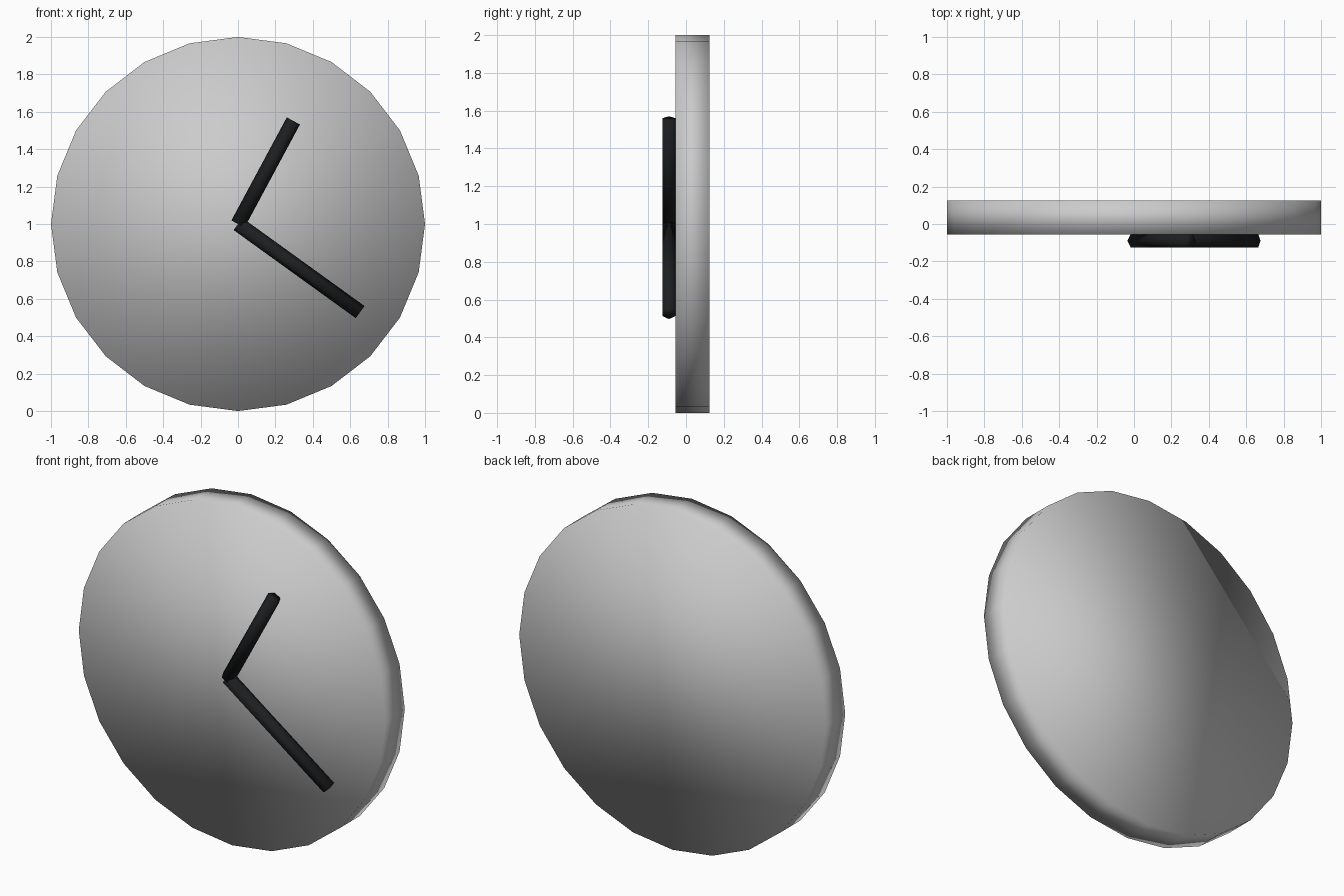
import bpy
from mathutils import Vector, Quaternion
from math import pi

if "Cube" in bpy.data.objects:
    bpy.data.objects.remove(bpy.data.objects["Cube"])

black = bpy.data.materials.new("black")
black.diffuse_color = (0.012, 0.013, 0.014, 1)
black.use_nodes = True
black.node_tree.nodes["Principled BSDF"].inputs["Base Color"].default_value = black.diffuse_color


def smooth(obj):
    for p in obj.data.polygons:
        p.use_smooth = True


# Clock face: 24-sided disc standing upright
bpy.ops.mesh.primitive_cylinder_add(vertices=24, radius=1, depth=0.18,
                                    location=(0, 0.035, 1), rotation=(pi / 2, 0, 0))
face = bpy.context.object
face.name = "clock_face"
smooth(face)


# Hands: hexagonal rods lying flat against the front of the face
def hand(name, tip_x, tip_z):
    y = -0.09
    start, tip = Vector((0, y, 1)), Vector((tip_x, y, tip_z))
    axis = tip - start
    angle = Vector((0, 0, 1)).rotation_difference(axis)
    # turn so that a flat side lies towards the face
    spin = Quaternion((0, 0, 1), pi / 2)
    bpy.ops.mesh.primitive_cylinder_add(vertices=6, radius=0.04, depth=axis.length)
    obj = bpy.context.object
    obj.name = name
    obj.data.transform((angle @ spin).to_matrix().to_4x4())
    obj.location = (start + tip) / 2
    obj.data.materials.append(black)
    smooth(obj)


hand("hour_hand", 0.296, 1.551)
hand("minute_hand", 0.653, 0.529)
